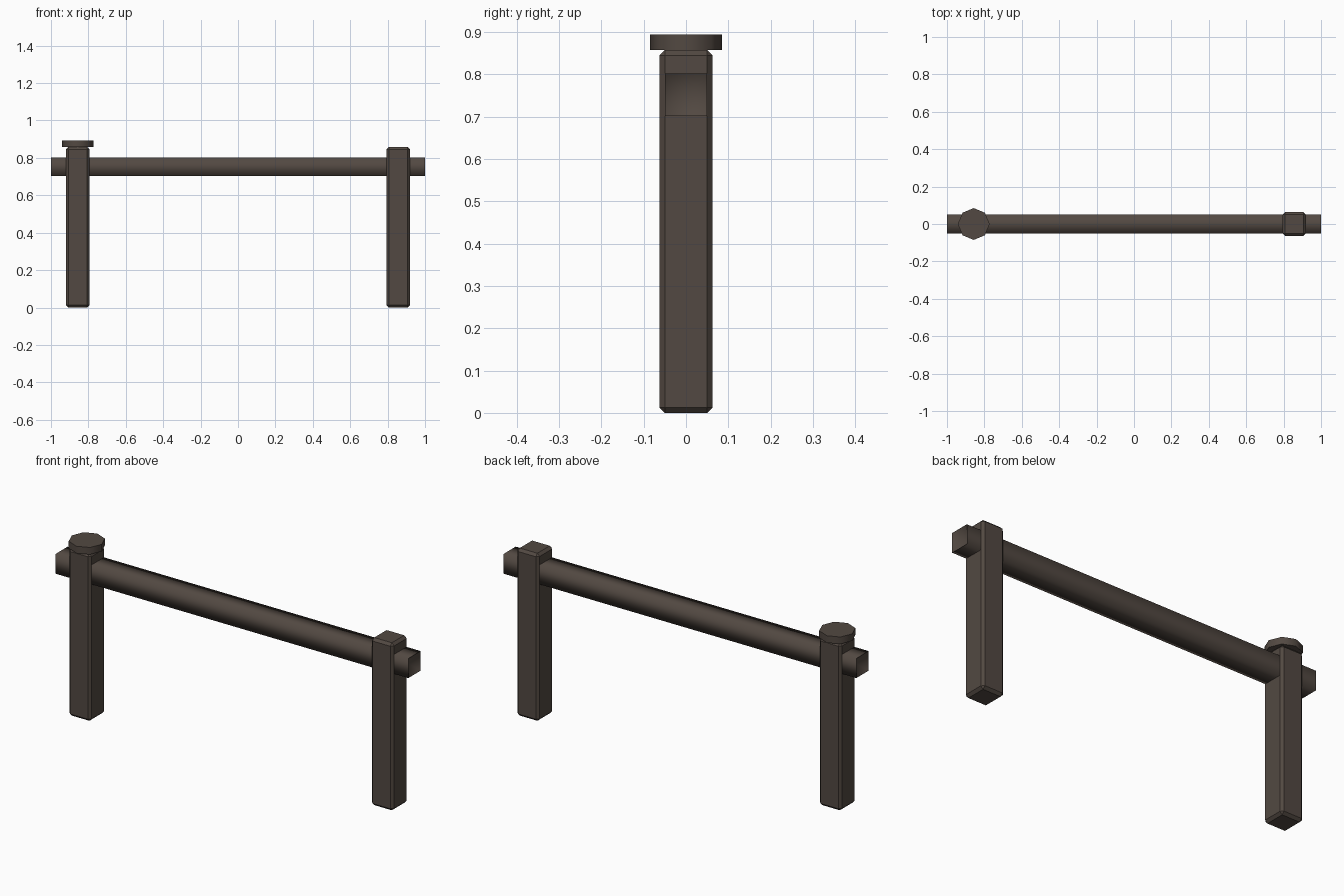
import bpy, bmesh
from math import radians
from mathutils import Matrix

default = bpy.data.objects.get("Cube")
if default:
    bpy.data.objects.remove(default, do_unlink=True)

# Single dark wood colour
wood = bpy.data.materials.new("dark_brown_wood")
wood.use_nodes = True
colour = (0.085, 0.066, 0.054, 1)
wood.diffuse_color = colour
shader = wood.node_tree.nodes["Principled BSDF"]
shader.inputs["Base Color"].default_value = colour
shader.inputs["Roughness"].default_value = 0.9


def add_part(name, bm, location, smooth):
    bmesh.ops.recalc_face_normals(bm, faces=bm.faces)
    mesh = bpy.data.meshes.new(name)
    bm.to_mesh(mesh)
    bm.free()
    mesh.materials.append(wood)
    obj = bpy.data.objects.new(name, mesh)
    obj.location = location
    bpy.context.collection.objects.link(obj)
    for poly in mesh.polygons:
        poly.use_smooth = smooth
    return obj


def box(size):
    bm = bmesh.new()
    bmesh.ops.create_cube(bm, size=1, matrix=Matrix.Diagonal((*size, 1)))
    return bm


# Two square posts with chamfered edges
post_height, post_x = 0.858, 0.857
for name, side in (("right_post", -1), ("left_post", 1)):
    bm = box((0.126, 0.126, post_height))
    bmesh.ops.bevel(bm, geom=bm.edges[:], offset=0.013, segments=1,
                    affect='EDGES', profile=0.5)
    add_part(name, bm, (side * post_x, 0, post_height / 2), False)

# Square rail, softly shaded along its length, with dished ends
bm = box((2, 0.1, 0.1))
ends = [f for f in bm.faces if abs(f.normal.x) > 0.9]
for face in ends:
    direction = face.normal.x
    middle = bmesh.ops.poke(bm, faces=[face])["verts"][0]
    middle.co.x -= direction * 0.05
for edge in bm.edges:
    xs = [v.co.x for v in edge.verts]
    if abs(xs[0] - xs[1]) < 0.001:
        edge.smooth = False
add_part("cross_rail", bm, (0, 0, 0.752), True)

# Eight-sided cap on one post
bm = bmesh.new()
bmesh.ops.create_cone(bm, cap_ends=True, segments=8, radius1=0.085,
                      radius2=0.085, depth=0.036)
cap = add_part("post_cap", bm, (-post_x, 0, 0.876), True)
bpy.ops.object.select_all(action='DESELECT')
cap.select_set(True)
bpy.context.view_layer.objects.active = cap
bpy.ops.object.shade_smooth_by_angle(angle=radians(50))
